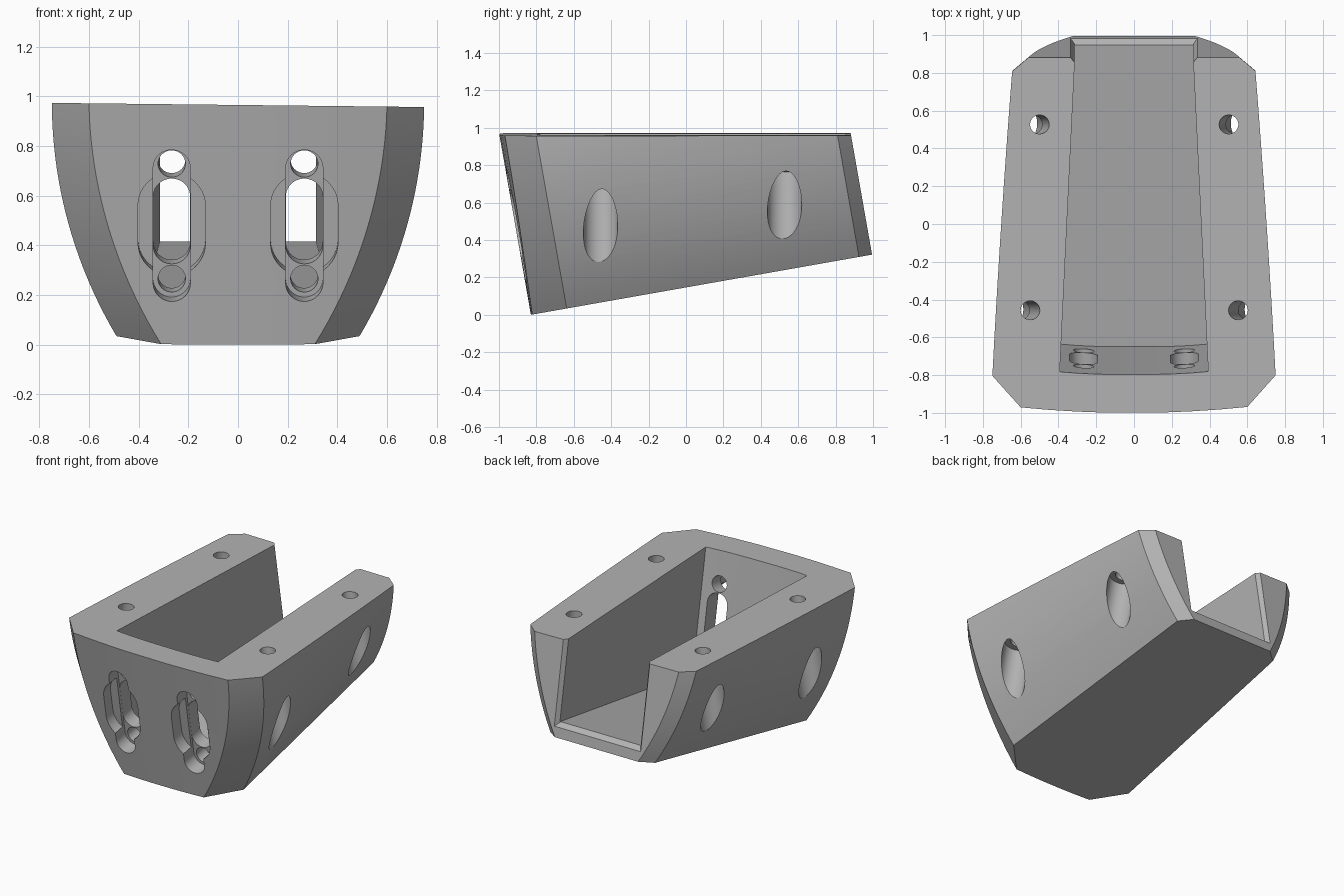
import bpy, bmesh, math
from mathutils import Matrix, Vector

if "Cube" in bpy.data.objects:
    bpy.data.objects.remove(bpy.data.objects["Cube"])

# The block is designed square to its base, then tipped up ten degrees.
TILT = Matrix.Translation((0, -0.83, 0)) @ Matrix.Rotation(math.radians(10), 4, 'X')
LENGTH = 1.853

grey = bpy.data.materials.new("matte_grey")
grey.diffuse_color = (0.45, 0.45, 0.45, 1)
grey.use_nodes = True
grey.node_tree.nodes["Principled BSDF"].inputs["Base Color"].default_value = grey.diffuse_color


def finish(name, bm, matrix=Matrix()):
    bmesh.ops.recalc_face_normals(bm, faces=bm.faces)
    bm.transform(matrix)
    me = bpy.data.meshes.new(name)
    bm.to_mesh(me)
    bm.free()
    me.materials.append(grey)
    ob = bpy.data.objects.new(name, me)
    bpy.context.collection.objects.link(ob)
    return ob


def loft(name, rings, matrix=TILT):
    """Skin a stack of equal-length closed rings and cap both ends."""
    bm = bmesh.new()
    rows = [[bm.verts.new(p) for p in ring] for ring in rings]
    n = len(rows[0])
    for a, b in zip(rows, rows[1:]):
        for i in range(n):
            j = (i + 1) % n
            bm.faces.new((a[i], a[j], b[j], b[i]))
    bm.faces.new(rows[0])
    bm.faces.new(rows[-1])
    return finish(name, bm, matrix)


def cut(body, cutter):
    mod = body.modifiers.new(cutter.name, 'BOOLEAN')
    mod.operation = 'DIFFERENCE'
    mod.solver = 'EXACT'
    mod.object = cutter
    bpy.context.view_layer.objects.active = body
    bpy.ops.object.modifier_apply(modifier=mod.name)
    bpy.data.objects.remove(cutter)


def capsule(name, x, z0, z1, r, y0, y1, seg=20):
    """Upright slot (or round hole when z0 == z1) running front to back."""
    ring = []
    for zc, start in ((z1, 0), (z0, math.pi)):
        for i in range(seg + 1):
            if z0 == z1 and i == seg:
                continue
            a = start + math.pi * i / seg
            ring.append((x + r * math.cos(a), zc + r * math.sin(a)))
    return loft(name, [[(px, y, pz) for px, pz in ring] for y in (y0, y1)])


def rod(name, start, end, r, seg=48):
    a, b = Vector(start), Vector(end)
    bm = bmesh.new()
    bmesh.ops.create_cone(bm, cap_ends=True, segments=seg, radius1=r, radius2=r,
                          depth=(b - a).length)
    turn = (b - a).to_track_quat('Z', 'Y').to_matrix().to_4x4()
    return finish(name, bm, Matrix.Translation((a + b) / 2) @ turn)


# Outer hull: bowed front, cut corners, sides curving in towards the base
def hull_ring(z):
    rad = 1.90
    d = max(0.0, 0.96 - z)
    w = 0.75 - rad + math.sqrt(rad * rad - d * d)
    front = w - 0.18 + 0.03 * min(1, z / 0.96)
    back = w - 0.083
    half = [(front * t, 0.03 * (front * t / 0.6) ** 2) for t in (0.25, 0.5, 0.75, 1)]
    half += [(w, 0.195), (back, 1.782), (back - 0.083, LENGTH)]
    ring = half + [(-x, y) for x, y in reversed(half)]
    return [(x, y, z) for x, y in ring]


body = loft("mount_body", [hull_ring(1.1 * i / 24) for i in range(25)])

# Level top, very slightly lower on the right
bm = bmesh.new()
bm.from_mesh(body.data)
cutplane = bmesh.ops.bisect_plane(bm, geom=bm.verts[:] + bm.edges[:] + bm.faces[:],
                                  plane_co=(0, 0, 0.965), plane_no=(0.011, 0, 1),
                                  clear_outer=True)
edges = [e for e in cutplane['geom_cut'] if isinstance(e, bmesh.types.BMEdge)]
bmesh.ops.contextual_create(bm, geom=edges)
bmesh.ops.recalc_face_normals(bm, faces=bm.faces)
bm.to_mesh(body.data)
bm.free()

# Tapered channel, open at the top and back
half = [(0.1, 0.2006), (0.2, 0.2025), (0.3, 0.2075), (0.393, 0.215), (0.308, 1.95)]
plan = half + [(-x, y) for x, y in reversed(half)]
cut(body, loft("channel", [[(x, y, z) for x, y in plan] for z in (0.1, 1.3)]))

# Bevelled mouth of the channel
cut(body, loft("mouth", [[(-x, y, z), (x, y, z), (x, y, 1.3), (-x, y, 1.3)]
                         for y, x, z in ((1.79, 0.285, 0.13), (1.89, 0.365, 0.035))]))

for s in (-1, 1):
    # Front slots: wide recess, narrow recess, through slot and two through holes
    x = s * 0.267
    cut(body, capsule("wide_recess", x, 0.415, 0.565, 0.136, -0.1, 0.09))
    cut(body, capsule("narrow_recess", x, 0.25, 0.72, 0.075, -0.1, 0.11))
    cut(body, capsule("through_slot", x, 0.385, 0.585, 0.0745, -0.1, 0.3))
    for z in (0.25, 0.72):
        cut(body, capsule("bolt_hole", x, z, z, 0.055, -0.1, 0.3))
    # Splayed screw holes from the top into round pockets on the sides
    for hx, hy, hz in ((0.55, -0.457, 0.69), (0.50, 0.527, 0.78)):
        def at(z):
            return (s * (hx + 0.19 * (0.967 - z)), hy, z)
        cut(body, rod("screw_hole", at(1.1), at(0.5), 0.05, 32))
        cut(body, rod("screw_pocket", at(hz), at(-0.6), 0.092))

# Smooth the curved walls, keep the corners crisp
bpy.ops.object.select_all(action='DESELECT')
body.select_set(True)
bpy.context.view_layer.objects.active = body
bpy.ops.object.shade_smooth_by_angle(angle=math.radians(20))
